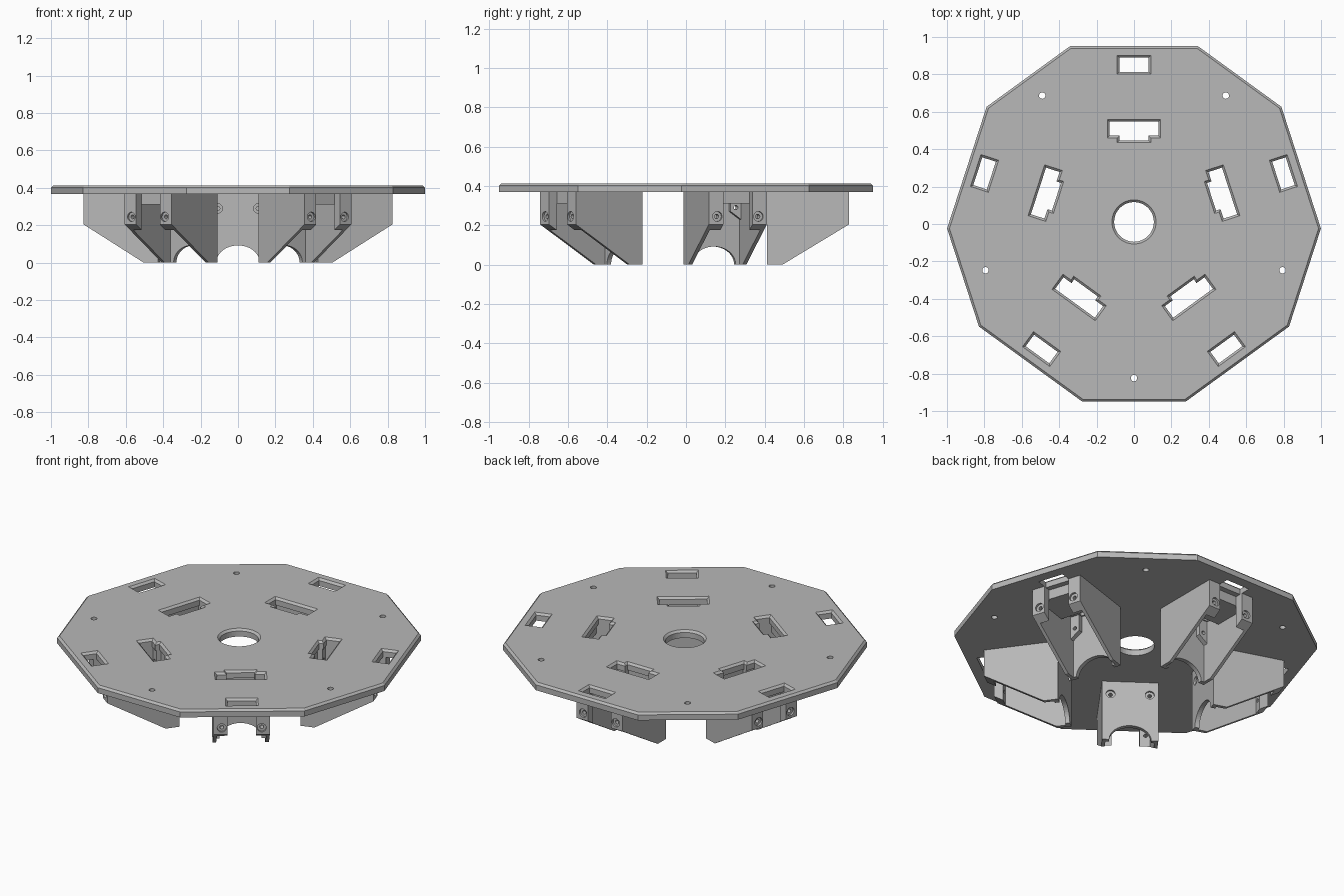
import bpy, bmesh, math
from math import sin, cos, radians

cube = bpy.data.objects.get("Cube")
if cube:
    bpy.data.objects.remove(cube)

CENTRE_Y = 0.011
BOTTOM, TOP = 0.368, 0.413     # deck faces
CHAMFER = 0.012
ARMS = [18 + 72 * i for i in range(5)]

grey = bpy.data.materials.new("plain grey")
grey.use_nodes = True
grey.diffuse_color = (0.48, 0.48, 0.48, 1)
grey.node_tree.nodes["Principled BSDF"].inputs["Base Color"].default_value = (0.48, 0.48, 0.48, 1)


def circle(r, x=0, y=0, n=32):
    return [(x + r * cos(math.tau * i / n), y + r * sin(math.tau * i / n)) for i in range(n)]


def rect(x0, x1, y0, y1):
    return [(x0, y0), (x1, y0), (x1, y1), (x0, y1)]


def offset(pts, d):
    """Move a counter-clockwise outline outward by d with mitred corners."""
    out = []
    for i, (x, y) in enumerate(pts):
        (px, py), (qx, qy) = pts[i - 1], pts[(i + 1) % len(pts)]
        la, lb = math.hypot(x - px, y - py), math.hypot(qx - x, qy - y)
        ax, ay = (y - py) / la, (px - x) / la
        bx, by = (qy - y) / lb, (x - qx) / lb
        k = d / (1 + ax * bx + ay * by)
        out.append((x + k * (ax + bx), y + k * (ay + by)))
    return out


def turn(pts, degrees):
    c, s = cos(radians(degrees)), sin(radians(degrees))
    return [(x * c - y * s, x * s + y * c) for x, y in pts]


def loft(bm, rings, axis="z"):
    """Closed solid through (outline, position) rings along an axis."""
    place = {"z": lambda a, b, h: (a, b, h),
             "y": lambda a, b, h: (a, h, b),
             "x": lambda a, b, h: (h, a, b)}[axis]
    loops = [[bm.verts.new(place(a, b, h)) for a, b in pts] for pts, h in rings]
    faces = [bm.faces.new(loops[0]), bm.faces.new(loops[-1])]
    n = len(loops[0])
    for lo, hi in zip(loops, loops[1:]):
        for i in range(n):
            j = (i + 1) % n
            faces.append(bm.faces.new((lo[i], lo[j], hi[j], hi[i])))
    bmesh.ops.recalc_face_normals(bm, faces=faces)


def prism(pts, h0, h1, axis="z"):
    return [(pts, h0), (pts, h1)], axis


def make(name, *solids):
    bm = bmesh.new()
    for rings, axis in solids:
        loft(bm, rings, axis)
    mesh = bpy.data.meshes.new(name)
    bm.to_mesh(mesh)
    bm.free()
    mesh.materials.append(grey)
    obj = bpy.data.objects.new(name, mesh)
    bpy.context.collection.objects.link(obj)
    return obj


def cut(obj, *solids):
    """Subtract solids from an object and bake the result."""
    cutter = make("cutter", *solids)
    cutter.hide_render = True
    mod = obj.modifiers.new("cut", "BOOLEAN")
    mod.operation, mod.solver, mod.object = "DIFFERENCE", "EXACT", cutter
    graph = bpy.context.evaluated_depsgraph_get()
    graph.update()
    baked = bpy.data.meshes.new_from_object(obj.evaluated_get(graph))
    obj.modifiers.clear()
    obj.data = baked
    bpy.data.objects.remove(cutter)
    return obj


def opening(outline):
    """Deck cut-out with a chamfered upper rim."""
    small = offset(outline, -CHAMFER)
    return [(small, BOTTOM - 0.05), (small, TOP - CHAMFER),
            (offset(outline, CHAMFER), TOP + CHAMFER)], "z"


# Ten-sided deck with chamfered rim
rim = [(cos(radians(a + d)), sin(radians(a + d))) for a in ARMS for d in (-20, 20)]
deck = make("deck", ([(rim, BOTTOM), (rim, TOP - CHAMFER), (offset(rim, -CHAMFER), TOP)], "z"))

# Slots, bolt holes and centre hole
inner_slot = [(-0.09, 0.424), (0.09, 0.424), (0.09, 0.449), (0.143, 0.449),
              (0.143, 0.549), (-0.143, 0.549), (-0.143, 0.449), (-0.09, 0.449)]
outer_slot = rect(-0.09, 0.09, 0.79, 0.89)
holes = [opening(circle(0.118, n=64))]
for a in ARMS:
    holes += [opening(turn(inner_slot, a - 90)), opening(turn(outer_slot, a - 90)),
              prism(circle(0.017, 0.835 * cos(radians(a + 36)), 0.835 * sin(radians(a + 36))),
                    BOTTOM - 0.05, TOP + 0.05)]
cut(deck, *holes)
deck.location.y = CENTRE_Y

# Bracket parts, built for the arm pointing to +y
HALF, WALL = 0.155, 0.02
R0, R1 = 0.4, 0.819
parts = []


def screw_hole(x, z, face, direction):
    """Countersunk stepped hole running inward from a face."""
    steps = [(0.025, -0.02), (0.025, 0.012), (0.011, 0.0121), (0.011, 0.12)]
    return [(circle(r, x, z, 24), face + direction * d) for r, d in steps], "y"


# Inner wall with an arched foot and two bosses
arch = [(0.116 * cos(t), 0.092 * sin(t)) for t in
        [math.pi * i / 24 for i in range(24, -1, -1)]]
edge = HALF - WALL
wall_outline = [(-edge, 0)] + arch + [(edge, 0), (edge, BOTTOM), (-edge, BOTTOM)]
inner_wall = make("inner_wall", prism(wall_outline, R0, R0 + 0.026, "y"))
cut(inner_wall, *[screw_hole(s * 0.108, 0.29, R0, 1) for s in (-1, 1)])
parts.append(inner_wall)

side_outline = [(R0, 0), (0.48, 0), (R1, 0.205), (R1, BOTTOM), (R0, BOTTOM)]
post_outline = [(R1 - 0.05, 0.175), (R1, 0.205), (R1, BOTTOM), (R1 - 0.05, BOTTOM)]
for s, side in ((-1, "right"), (1, "left")):
    # Side wall with sloping lower edge
    parts.append(make(side + "_side_wall", prism(side_outline, s * edge, s * HALF, "x")))
    # Outer post
    post = make(side + "_outer_post", prism(post_outline, s * 0.078, s * edge, "x"))
    parts.append(cut(post, screw_hole(s * 0.11, 0.245, R1, -1)))
    # Screw boss behind the inner wall
    boss_outline = [(s * 0.08, 0.27), (s * edge, 0.23), (s * edge, BOTTOM), (s * 0.08, BOTTOM)]
    boss = make(side + "_screw_boss", prism(boss_outline, R0 + 0.026, R0 + 0.054, "y"))
    parts.append(cut(boss, screw_hole(s * 0.108, 0.29, R0, 1)))

# Web joining the side walls under the deck
parts.append(make("bracket_web", prism(rect(-edge, edge, 0.55, R1 - 0.05), 0.31, BOTTOM)))

# Repeat the bracket round the deck
for part in parts:
    base = part.name
    for i, a in enumerate(ARMS):
        obj = part if i == 0 else part.copy()
        if i:
            bpy.context.collection.objects.link(obj)
        obj.name = f"{base}_{i + 1}"
        obj.location.y = CENTRE_Y
        obj.rotation_euler.z = radians(a - 90)
